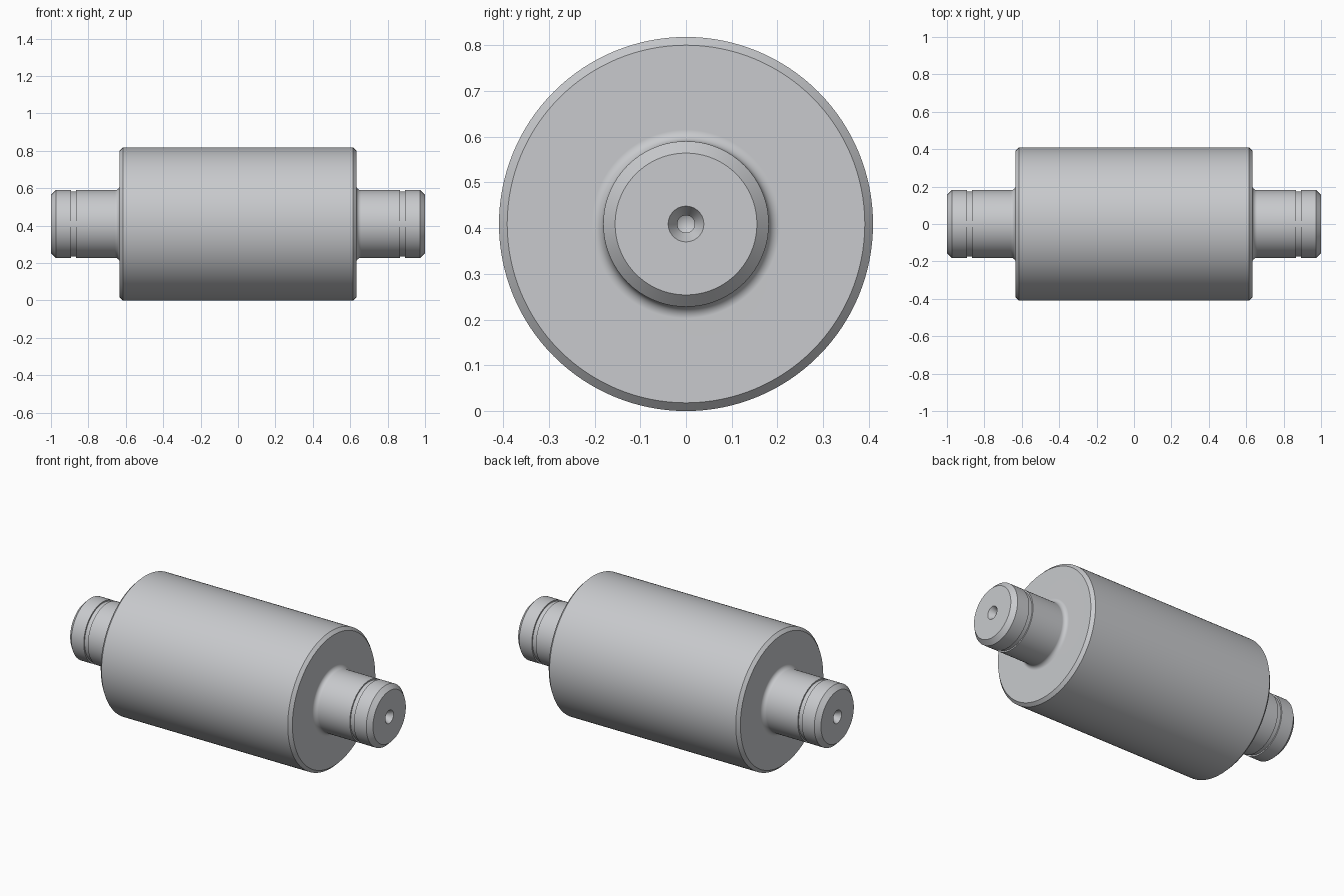
import bpy, bmesh, math
from mathutils import Matrix, Vector

cube = bpy.data.objects.get("Cube")
if cube:
    bpy.data.objects.remove(cube, do_unlink=True)

SEGMENTS = 128
BODY_R, BODY_X, BODY_CHAMFER = 0.409, 0.633, 0.018
SHAFT_R, END_X, END_CHAMFER = 0.181, 1.0, 0.026
FILLET = 0.025
GROOVE_IN, GROOVE_OUT, GROOVE_R = 0.865, 0.892, 0.173

steel = bpy.data.materials.new("brushed steel grey")
steel.use_nodes = True
colour = (0.58, 0.59, 0.61, 1)
steel.diffuse_color = colour
steel.node_tree.nodes["Principled BSDF"].inputs["Base Color"].default_value = colour


def lathe(name, profile):
    """Spin a profile of (x, radius) points about the x axis."""
    bm = bmesh.new()
    verts = [bm.verts.new((x, 0, r)) for x, r in profile]
    edges = [bm.edges.new(pair) for pair in zip(verts, verts[1:])]
    bmesh.ops.spin(bm, geom=verts + edges, cent=(0, 0, 0), axis=(1, 0, 0),
                   angle=math.tau, steps=SEGMENTS, use_duplicate=False)
    bmesh.ops.remove_doubles(bm, verts=bm.verts, dist=0.00005)
    bmesh.ops.recalc_face_normals(bm, faces=bm.faces)
    bm.transform(Matrix.Translation((0, 0, BODY_R)))
    mesh = bpy.data.meshes.new(name)
    bm.to_mesh(mesh)
    bm.free()
    mesh.materials.append(steel)
    obj = bpy.data.objects.new(name, mesh)
    bpy.context.collection.objects.link(obj)
    bpy.ops.object.select_all(action='DESELECT')
    obj.select_set(True)
    bpy.context.view_layer.objects.active = obj
    bpy.ops.object.shade_smooth_by_angle(angle=math.radians(25))
    # Keeps the flat shoulders flat beside the rounded fillets
    weighted = obj.modifiers.new("Weighted normals", 'WEIGHTED_NORMAL')
    weighted.keep_sharp = True
    return obj


# Roller barrel with chamfered rims
half = [(BODY_X - BODY_CHAMFER, BODY_R), (BODY_X, BODY_R - BODY_CHAMFER)]

# Rounded fillet from the shoulder into the journal
for i in range(9):
    a = math.radians(90 * i / 8)
    half.append((BODY_X + FILLET * (1 - math.cos(a)),
                 SHAFT_R + FILLET * (1 - math.sin(a))))

# Journal with retaining ring groove and chamfered end
half += [(GROOVE_IN, SHAFT_R), (GROOVE_IN, GROOVE_R),
         (GROOVE_OUT, GROOVE_R), (GROOVE_OUT, SHAFT_R),
         (END_X - END_CHAMFER, SHAFT_R), (END_X, SHAFT_R - END_CHAMFER)]

# Centre-drilled hole: countersink, pilot bore and drill point
half += [(END_X, 0.039), (END_X - 0.035, 0.019),
         (END_X - 0.085, 0.019), (END_X - 0.096, 0)]

# Both ends are alike, so the profile is mirrored
lathe("roller_shaft", [(-x, r) for x, r in reversed(half)] + half)
